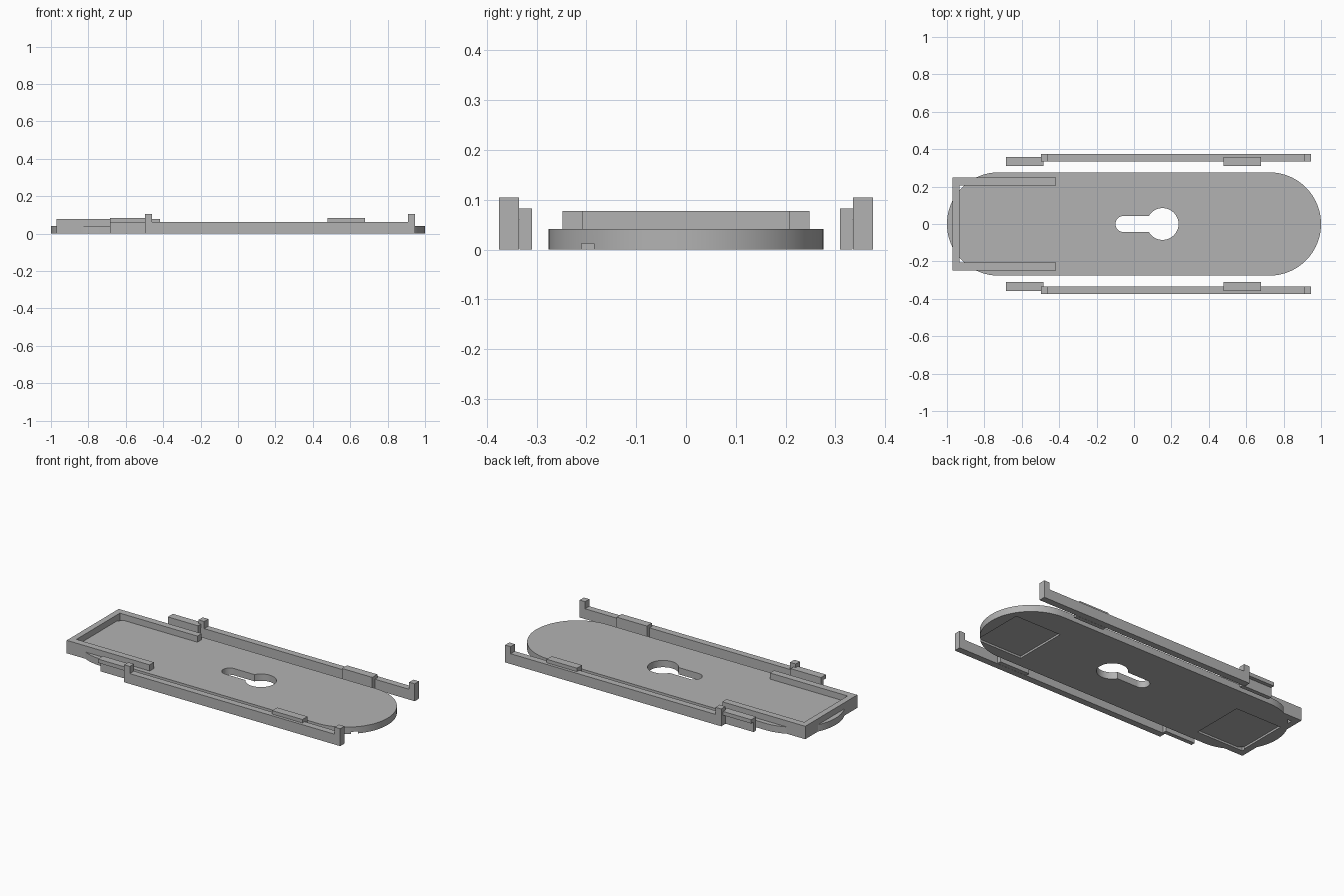
import bpy
import bmesh
from math import sin, cos, radians

# Remove the default cube
default = bpy.data.objects.get("Cube")
if default:
    bpy.data.objects.remove(default, do_unlink=True)

# Single flat colour
grey = bpy.data.materials.new("plain_grey")
grey.use_nodes = True
colour = (0.45, 0.45, 0.45, 1)
grey.diffuse_color = colour
grey.node_tree.nodes["Principled BSDF"].inputs["Base Color"].default_value = colour


def prism(name, outline, low, high):
    """Extrude a flat outline upward from low to high."""
    bm = bmesh.new()
    base = bm.faces.new([bm.verts.new((x, y, low)) for x, y in outline])
    new = bmesh.ops.extrude_face_region(bm, geom=[base])["geom"]
    top = [v for v in new if isinstance(v, bmesh.types.BMVert)]
    bmesh.ops.translate(bm, verts=top, vec=(0, 0, high - low))
    bmesh.ops.recalc_face_normals(bm, faces=bm.faces)
    mesh = bpy.data.meshes.new(name)
    bm.to_mesh(mesh)
    bm.free()
    mesh.materials.append(grey)
    obj = bpy.data.objects.new(name, mesh)
    bpy.context.collection.objects.link(obj)
    return obj


def box_outline(x0, x1, y0, y1):
    return [(x0, y0), (x1, y0), (x1, y1), (x0, y1)]


def arc(cx, radius, start, end, steps):
    angles = [radians(start + (end - start) * i / steps) for i in range(steps + 1)]
    return [(cx + radius * cos(a), radius * sin(a)) for a in angles]


def extrude_profile_x(name, profile, x0, x1):
    """Sweep a (y, z) profile along x."""
    obj = prism(name, profile, x0, x1)
    for v in obj.data.vertices:
        y, z, x = v.co
        v.co = (x, y, z)
    return obj


def extrude_profile_y(name, profile, y0, y1):
    """Sweep an (x, z) profile along y."""
    obj = prism(name, profile, y0, y1)
    for v in obj.data.vertices:
        x, z, y = v.co
        v.co = (x, y, z)
    obj.data.flip_normals()
    return obj


# Base plate with rounded ends
END_R, PLATE_TOP = 0.276, 0.041
centre = 1 - END_R
plate = prism("base_plate",
              arc(centre, END_R, -90, 90, 48) + arc(-centre, END_R, 90, 270, 48),
              0, PLATE_TOP)

# Cutters: keyhole through the middle and a shallow recess under each end
cutters = [prism("keyhole_cutter",
                 arc(-0.056, 0.043, 90, 270, 20) + arc(0.153, 0.085, -149.6, 149.6, 48),
                 -0.05, 0.1)]
for label, x in (("left", 0.775), ("right", -0.775)):
    cutters.append(prism(label + "_recess_cutter",
                         box_outline(x - 0.154, x + 0.154, -0.21, 0.12), -0.05, 0.012))
for cutter in cutters:
    mod = plate.modifiers.new(cutter.name, "BOOLEAN")
    mod.operation = "DIFFERENCE"
    mod.solver = "EXACT"
    mod.object = cutter
    cutter.hide_render = True

# Bake the cuts and drop the cutters
bpy.context.view_layer.update()
graph = bpy.context.evaluated_depsgraph_get()
cut_mesh = bpy.data.meshes.new_from_object(plate.evaluated_get(graph))
plate.modifiers.clear()
plate.data = cut_mesh
for cutter in cutters:
    bpy.data.objects.remove(cutter, do_unlink=True)
bpy.ops.object.select_all(action="DESELECT")
plate.select_set(True)
bpy.context.view_layer.objects.active = plate
bpy.ops.object.shade_smooth_by_angle(angle=radians(30))

# Three-sided raised frame at one end
OUT, INN = 0.248, 0.207
prism("end_frame",
      [(-0.97, -OUT), (-0.416, -OUT), (-0.416, -INN), (-0.934, -INN),
       (-0.934, INN), (-0.416, INN), (-0.416, OUT), (-0.97, OUT)], 0, 0.078)

# Side rails with upright lugs, held by hooked clips
RAIL_TOP, LUG_TOP = 0.062, 0.105
rail = [(-0.498, 0), (0.945, 0), (0.945, LUG_TOP), (0.908, LUG_TOP),
        (0.908, RAIL_TOP), (-0.46, RAIL_TOP), (-0.46, LUG_TOP), (-0.498, LUG_TOP)]
hook = [(0.309, 0), (0.334, 0), (0.334, 0.06), (0.357, 0.06), (0.357, 0.083), (0.309, 0.083)]
for side, s in (("back", 1), ("front", -1)):
    extrude_profile_y(side + "_rail", rail, *sorted((s * 0.335, s * 0.375)))
    for end, x in (("left", 0.579), ("right", -0.584)):
        clip = extrude_profile_x(f"{side}_{end}_clip", [(y * s, z) for y, z in hook],
                                 x - 0.101, x + 0.101)
